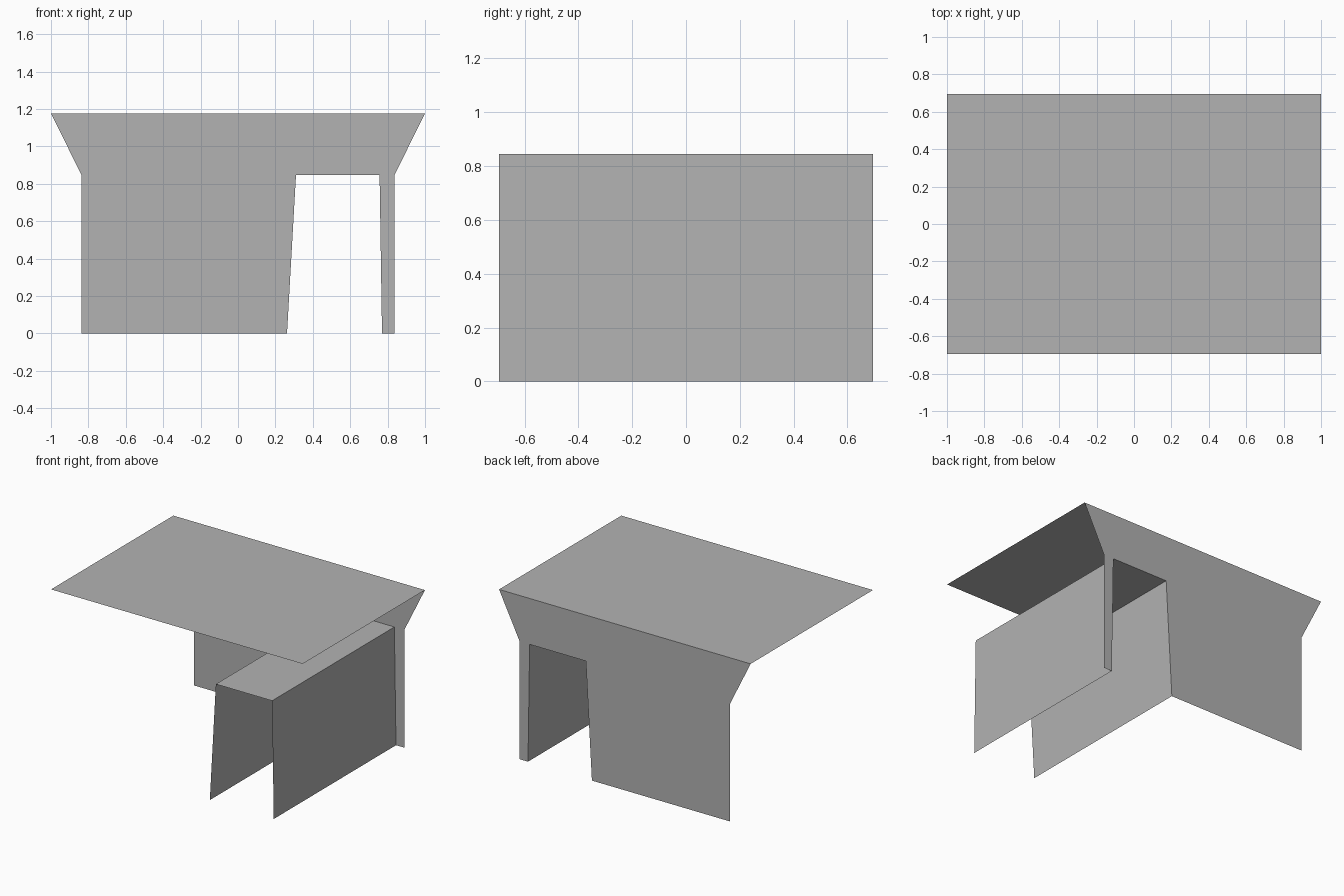
import bpy
import bmesh
from mathutils import Vector

cube = bpy.data.objects.get("Cube")
if cube:
    bpy.data.objects.remove(cube, do_unlink=True)

DEPTH = 0.694      # half depth
TOP = 1.176        # height of the flat top
DOOR = 0.846       # height of the doorway and passage
SIDE = 0.836       # half width of the wall below the flare

grey = bpy.data.materials.new("plain_grey")
grey.use_nodes = True
colour = (0.448, 0.448, 0.448, 1)
grey.diffuse_color = colour
grey.node_tree.nodes["Principled BSDF"].inputs["Base Color"].default_value = colour


def make_sheet(name, outlines, facing):
    """Build thin sheets from outlines, each turned to its outward direction."""
    bm = bmesh.new()
    for outline, direction in zip(outlines, facing):
        face = bm.faces.new([bm.verts.new(p) for p in outline])
        face.normal_update()
        if face.normal.dot(Vector(direction)) < 0:
            face.normal_flip()
    bmesh.ops.remove_doubles(bm, verts=bm.verts, dist=0.0001)
    mesh = bpy.data.meshes.new(name)
    bm.to_mesh(mesh)
    bm.free()
    mesh.materials.append(grey)
    obj = bpy.data.objects.new(name, mesh)
    bpy.context.collection.objects.link(obj)
    return obj


# Doorway profile (x, z), from the right foot over the top to the left foot
doorway = [(0.262, 0), (0.31, DOOR), (0.757, DOOR), (0.77, 0)]

# Flat top
make_sheet("top_panel",
           [[(-1, -DEPTH, TOP), (1, -DEPTH, TOP), (1, DEPTH, TOP), (-1, DEPTH, TOP)]],
           [(0, 0, 1)])

# Back wall with flared upper corners and a doorway
wall = [(-SIDE, 0)] + doorway + [(SIDE, 0), (SIDE, DOOR), (1, TOP), (-1, TOP), (-SIDE, DOOR)]
make_sheet("back_wall", [[(x, DEPTH, z) for x, z in wall]], [(0, 1, 0)])

# Passage running from the doorway to the front
passage = [[(a[0], -DEPTH, a[1]), (b[0], -DEPTH, b[1]),
            (b[0], DEPTH, b[1]), (a[0], DEPTH, a[1])]
           for a, b in zip(doorway, doorway[1:])]
make_sheet("passage", passage, [(-1, 0, 0), (0, 0, 1), (1, 0, 0)])
